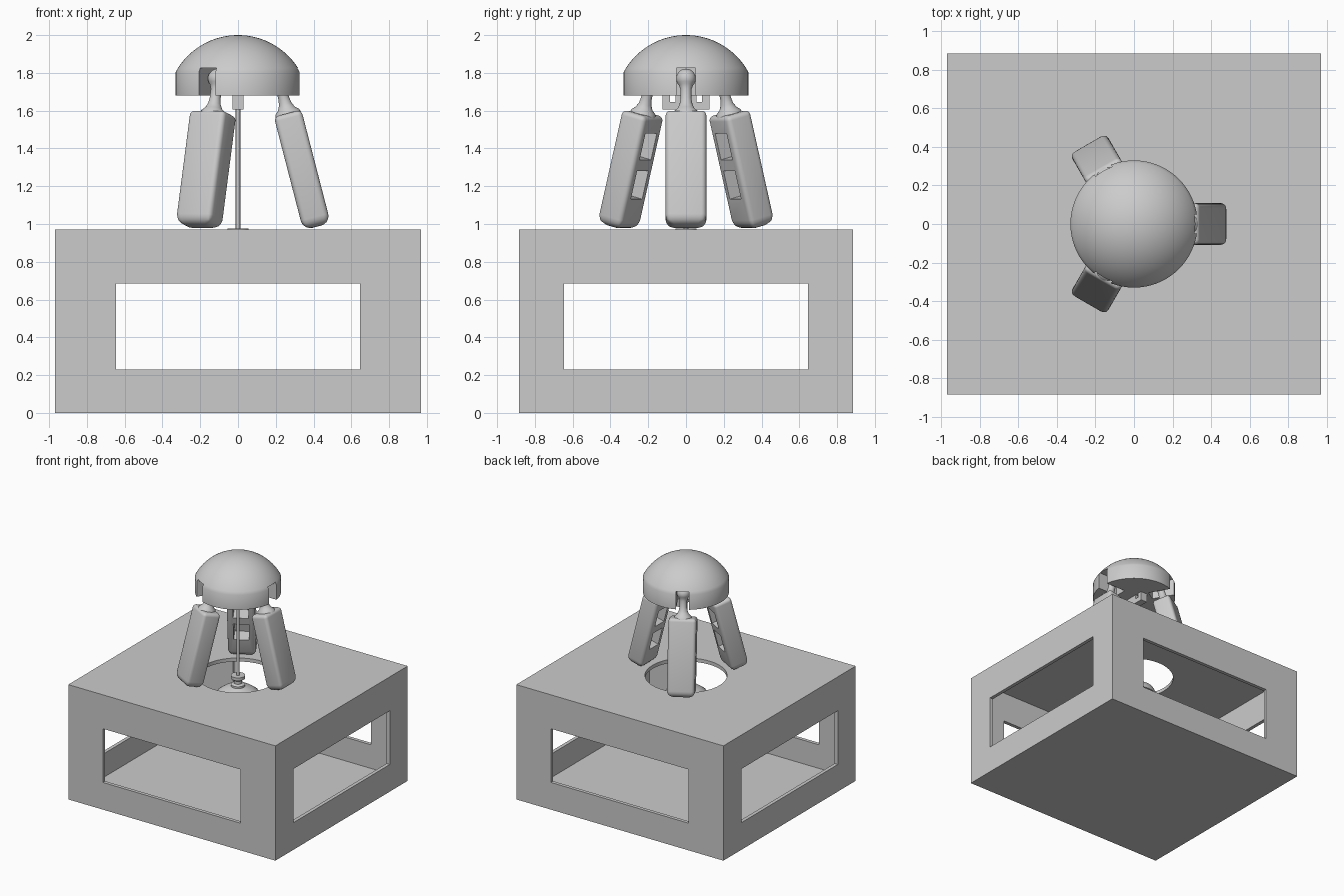
import bpy, bmesh, math
from mathutils import Matrix, Vector

cube = bpy.data.objects.get("Cube")
if cube:
    bpy.data.objects.remove(cube, do_unlink=True)

grey = bpy.data.materials.new("plain_grey")
grey.use_nodes = True
grey.diffuse_color = (0.6, 0.6, 0.6, 1)
grey.node_tree.nodes["Principled BSDF"].inputs["Base Color"].default_value = (0.6, 0.6, 0.6, 1)


def finish(name, bm):
    bmesh.ops.recalc_face_normals(bm, faces=bm.faces)
    mesh = bpy.data.meshes.new(name)
    bm.to_mesh(mesh)
    bm.free()
    mesh.materials.append(grey)
    ob = bpy.data.objects.new(name, mesh)
    bpy.context.collection.objects.link(ob)
    return ob


def box(name, lo, hi):
    lo, hi = Vector(lo), Vector(hi)
    bm = bmesh.new()
    bmesh.ops.create_cube(bm, size=1, matrix=Matrix.Translation((lo + hi) / 2)
                          @ Matrix.Diagonal((*(hi - lo), 1)))
    return finish(name, bm)


def lathe(name, profile, steps=64):
    bm = bmesh.new()
    verts = [bm.verts.new((r, 0, z)) for r, z in profile]
    edges = [bm.edges.new(pair) for pair in zip(verts, verts[1:])]
    bmesh.ops.spin(bm, geom=verts + edges, axis=(0, 0, 1), cent=(0, 0, 0),
                   angle=math.tau, steps=steps)
    bmesh.ops.remove_doubles(bm, verts=bm.verts, dist=1e-5)
    return finish(name, bm)


def activate(ob):
    bpy.ops.object.select_all(action='DESELECT')
    ob.select_set(True)
    bpy.context.view_layer.objects.active = ob


def smooth(ob):
    activate(ob)
    bpy.ops.object.shade_smooth_by_angle(angle=math.radians(35))


def cut(ob, cutters):
    for c in cutters:
        mod = ob.modifiers.new("cut", 'BOOLEAN')
        mod.operation, mod.solver, mod.object = 'DIFFERENCE', 'EXACT', c
        activate(ob)
        bpy.ops.object.modifier_apply(modifier=mod.name)
        bpy.data.objects.remove(c, do_unlink=True)


# Hollow base with four windows and a round opening on top
W, D, H, T = 0.97, 0.885, 0.972, 0.03
base = box("base_box", (-W, -D, 0), (W, D, H))
cut(base, [
    box("hollow", (-W + T, -D + T, T), (W - T, D - T, H - T)),
    box("window_y", (-0.645, -2, 0.23), (0.645, 2, 0.685)),
    box("window_x", (-2, -0.645, 0.23), (2, 0.645, 0.685)),
    lathe("opening", [(0, 0.8), (0.315, 0.8), (0.315, 1.2), (0, 1.2)]),
])
smooth(base)

# Domed head: cylinder with a spherical cap and three leg slots
R, rim, top = 0.33, 1.805, 2.0
rise = top - rim
cap = (R * R + rise * rise) / (2 * rise)
half = math.asin(R / cap)
arc = [(cap * math.sin(half * (1 - i / 16)), top - cap + cap * math.cos(half * (1 - i / 16)))
       for i in range(17)]
head = lathe("domed_head", [(0, 1.68), (R, 1.68)] + arc, 72)
angles = [math.tau * i / 3 for i in range(3)]
slots = []
for a in angles:
    slot = box("slot", (0.14, -0.05, 1.6), (0.45, 0.05, 1.825))
    slot.data.transform(Matrix.Rotation(a, 4, 'Z'))
    slots.append(slot)
cut(head, slots)
smooth(head)


# Leg body: rounded block, rounder at the foot, two pockets on the inner face
def leg_body():
    bm = bmesh.new()
    bmesh.ops.create_cube(bm, size=1, matrix=Matrix.Translation((0, 0, -0.5))
                          @ Matrix.Diagonal((0.15, 0.216, 0.62, 1)))
    weight = bm.edges.layers.float.new("bevel_weight_edge")
    for e in bm.edges:
        e[weight] = 1.0 if all(v.co.z < -0.7 for v in e.verts) else 0.5
    ob = finish("leg_body", bm)
    mod = ob.modifiers.new("round", 'BEVEL')
    mod.limit_method, mod.width, mod.segments = 'WEIGHT', 0.052, 5
    activate(ob)
    bpy.ops.object.modifier_apply(modifier=mod.name)
    cut(ob, [box("pocket", (-0.2, -0.06, lo), (0.03, 0.06, hi))
             for lo, hi in ((-0.425, -0.28), (-0.64, -0.487))])
    return ob


# Ball joint with a neck that flares into the leg
def leg_joint():
    b, n = 0.052, 12
    ball = [(b * math.sin(math.pi * i / n), b * math.cos(math.pi * i / n)) for i in range(n - 2)]
    return lathe("leg_joint", ball + [(0.029, -0.06), (0.029, -0.11), (0.034, -0.14),
                                      (0.046, -0.165), (0.065, -0.182), (0.07, -0.2),
                                      (0, -0.2)], 32)


parts = [leg_body(), leg_joint()]
for p in parts:
    smooth(p)
lean = Matrix.Translation((0.215, 0, 1.77)) @ Matrix.Rotation(math.radians(-14.5), 4, 'Y')
for a, label in zip(angles, ("left", "back_right", "front_right")):
    for p in parts:
        ob = bpy.data.objects.new(label + "_" + p.name, p.data.copy())
        ob.data.transform(Matrix.Rotation(a, 4, 'Z') @ lean)
        bpy.context.collection.objects.link(ob)
for p in parts:
    bpy.data.objects.remove(p, do_unlink=True)

# Hanger bracket under the head: a crossbar with upright arms
for name, lo, hi in (("bar", -0.125, 0.125), ("right_arm", -0.125, -0.085),
                     ("left_arm", 0.085, 0.125), ("centre", -0.055, 0.055)):
    z_top = 1.645 if name == "bar" else 1.69
    box("hanger_" + name, (-0.03, lo, 1.605), (0.03, hi, z_top))

# Hanging rod
smooth(lathe("hanging_rod", [(0, 0.95), (0.012, 0.95), (0.012, 1.62), (0, 1.62)], 24))

# Hanging spool and shallow bell below the opening
smooth(lathe("hanging_bell", [
    (0, 0.975), (0.055, 0.975), (0.055, 0.95), (0.032, 0.935), (0.032, 0.91),
    (0.055, 0.9), (0.055, 0.885), (0.11, 0.865), (0.16, 0.83), (0.18, 0.79),
    (0.18, 0.77), (0, 0.77)], 48))
